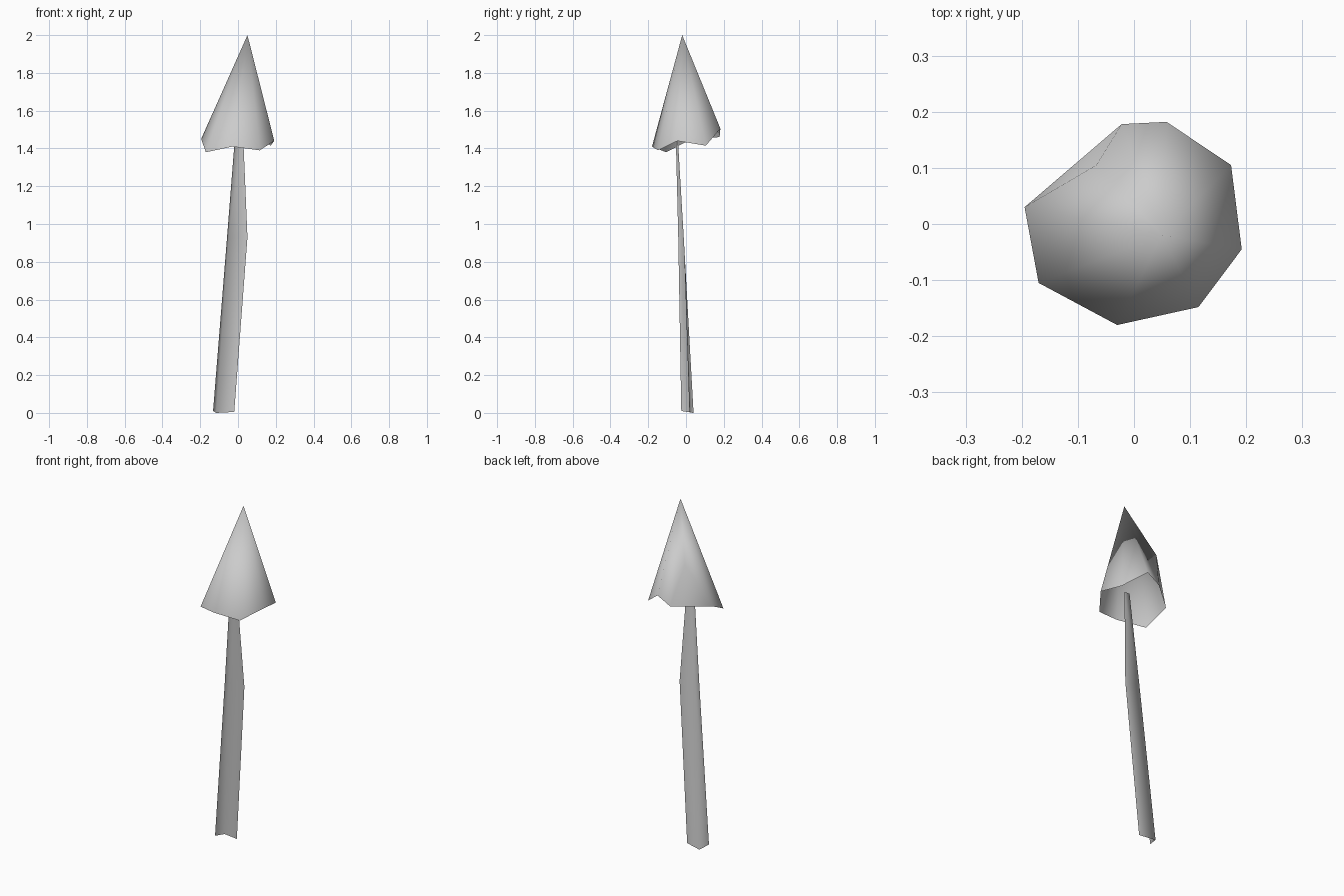
import bpy
import bmesh

cube = bpy.data.objects.get("Cube")
if cube:
    bpy.data.objects.remove(cube)

grey = bpy.data.materials.new("plain grey")
grey.use_nodes = True
colour = (0.6, 0.6, 0.6, 1)
grey.diffuse_color = colour
grey.node_tree.nodes["Principled BSDF"].inputs["Base Color"].default_value = colour


def finish(name, bm):
    """Turn a bmesh into a smooth shaded grey object."""
    mesh = bpy.data.meshes.new(name)
    bm.to_mesh(mesh)
    bm.free()
    mesh.materials.append(grey)
    mesh.shade_smooth()
    obj = bpy.data.objects.new(name, mesh)
    bpy.context.collection.objects.link(obj)


# Cap: open cone fanned from the tip to a ragged rim
rim = [(-.195, .03, 1.45), (-.17, -.105, 1.38), (-.03, -.18, 1.41),
       (.115, -.148, 1.39), (.192, -.045, 1.44), (.173, .105, 1.415),
       (.058, .182, 1.505), (-.022, .178, 1.46)]
bm = bmesh.new()
tip = bm.verts.new((.05, -.02, 2))
ring = [bm.verts.new(p) for p in rim]
for a, b in zip(ring, ring[1:]):
    bm.faces.new((tip, a, b))
# Dented back panel, which bends at a point partway up
bend = bm.verts.new((-.067, .105, 1.69))
first, last = ring[0], ring[-1]
for face in ((tip, last, bend), (tip, bend, first), (bend, last, first)):
    bm.faces.new(face)
finish("cap", bm)

# Stem: open folded strip, three rails wide
rails = [[(-.132, -.025, .01), (-.058, -.041, .93), (-.013, -.055, 1.5)],
         [(-.115, .04, 0), (-.049, -.012, .93), (-.008, -.046, 1.5)],
         [(-.02, .018, .005), (.05, -.012, .93), (.026, -.047, 1.5)]]
bm = bmesh.new()
strips = [[bm.verts.new(p) for p in rail] for rail in rails]
for left, right in zip(strips, strips[1:]):
    for i in range(len(left) - 1):
        bm.faces.new((left[i], left[i + 1], right[i + 1], right[i]))
finish("stem", bm)
